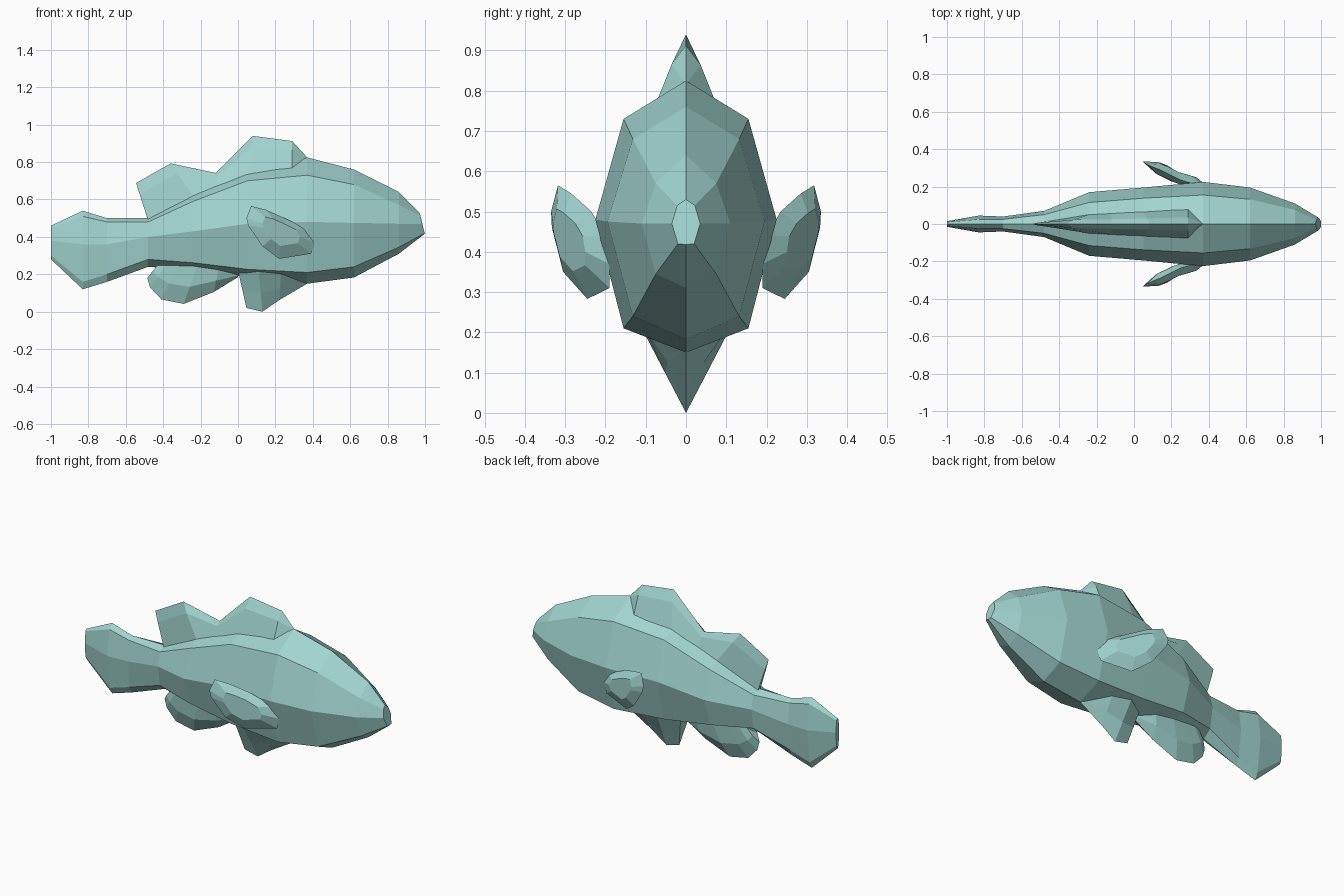
import bpy, bmesh
from mathutils import Vector

mat = bpy.data.materials.new("teal")
mat.diffuse_color = (0.36, 0.66, 0.62, 1)


def loft(name, rings):
    """Skin a list of equal-length closed rings and cap both ends."""
    bm = bmesh.new()
    vs = [[bm.verts.new(p) for p in r] for r in rings]
    n = len(vs[0])
    for a, b in zip(vs, vs[1:]):
        for i in range(n):
            j = (i + 1) % n
            bm.faces.new((a[i], a[j], b[j], b[i]))
    bm.faces.new(vs[0])
    bm.faces.new(vs[-1])
    bmesh.ops.remove_doubles(bm, verts=bm.verts, dist=0.0005)
    bmesh.ops.recalc_face_normals(bm, faces=bm.faces)
    me = bpy.data.meshes.new(name)
    bm.to_mesh(me)
    bm.free()
    me.materials.append(mat)
    ob = bpy.data.objects.new(name, me)
    bpy.context.collection.objects.link(ob)
    return ob


# Body and tail: x, top z, upper edge (y, z), middle (y, z), lower edge (y, z), bottom z
body = [
    (-1.00, .46, .010, .45, .015, .38, .010, .30, .28),
    (-.83, .54, .025, .51, .045, .36, .020, .16, .12),
    (-.70, .50, .025, .48, .040, .36, .022, .20, .16),
    (-.48, .50, .050, .48, .070, .40, .050, .28, .24),
    (-.24, .64, .115, .59, .170, .43, .115, .262, .225),
    (.05, .765, .138, .70, .195, .47, .138, .227, .185),
    (.37, .825, .155, .73, .225, .48, .155, .21, .15),
    (.62, .76, .132, .68, .195, .475, .132, .24, .183),
    (.86, .64, .075, .57, .110, .47, .075, .345, .31),
]


def body_ring(x, top, yu, zu, ym, zm, yl, zl, bot):
    return [(x, 0, top), (x, yu, zu), (x, ym, zm), (x, yl, zl), (x, 0, bot),
            (x, -yl, zl), (x, -ym, zm), (x, -yu, zu)]


rings = [body_ring(*s) for s in body]
# Slanted snout
rings.append([(.97, 0, .53), (.975, .022, .515), (.985, .035, .47), (.998, .02, .42),
              (1, 0, .418), (.998, -.02, .42), (.985, -.035, .47), (.975, -.022, .515)])
loft("body", rings)


def keel_fin(name, sections, along, width):
    """Median fin: base (x, z, half width), edge (x, z), with a bulge part-way out."""
    rings = []
    for xb, zb, w, xt, zt in sections:
        xm, zm, wm = xb + (xt - xb) * along, zb + (zt - zb) * along, w * width
        rings.append([(xb, -w, zb), (xm, -wm, zm), (xt, 0, zt), (xm, wm, zm), (xb, w, zb)])
    loft(name, rings)


keel_fin("dorsal_fin", [
    (.37, .80, .004, .37, .825), (.29, .755, .08, .29, .912), (.05, .73, .066, .08, .94),
    (-.12, .67, .056, -.12, .742), (-.24, .62, .05, -.36, .793), (-.48, .485, .012, -.545, .688)],
    .7, .45)
keel_fin("pelvic_fin", [
    (.37, .17, .01, .37, .15), (.23, .205, .10, .22, .062), (.11, .22, .115, .13, .0),
    (0, .22, .05, .045, .02)], .55, .45)
keel_fin("anal_fin", [
    (.0, .205, .02, 0, .185), (-.10, .24, .06, -.13, .105), (-.22, .245, .06, -.29, .042),
    (-.32, .255, .05, -.41, .066), (-.38, .26, .045, -.47, .13), (-.42, .265, .03, -.485, .18)],
    .55, .75)

# Pectoral fins: leaf-shaped rim with a raised ring on each face
rim = [Vector(p) for p in (
    (.045, .335, .50), (.07, .318, .565), (.15, .285, .545), (.25, .235, .50), (.37, .20, .44),
    (.41, .19, .37), (.39, .19, .31), (.22, .245, .283), (.13, .305, .35), (.055, .333, .46))]
mid = sum(rim, Vector()) / len(rim)
normal = Vector((.4, .9, .05)).normalized()


def raised(scale, offset):
    return [mid + (p - mid) * scale + normal * offset for p in rim]


for side, name in ((1, "pectoral_fin_back"), (-1, "pectoral_fin_front")):
    loft(name, [[(p.x, p.y * side, p.z) for p in r]
                for r in (raised(.5, -.03), rim, raised(.55, .03))])
